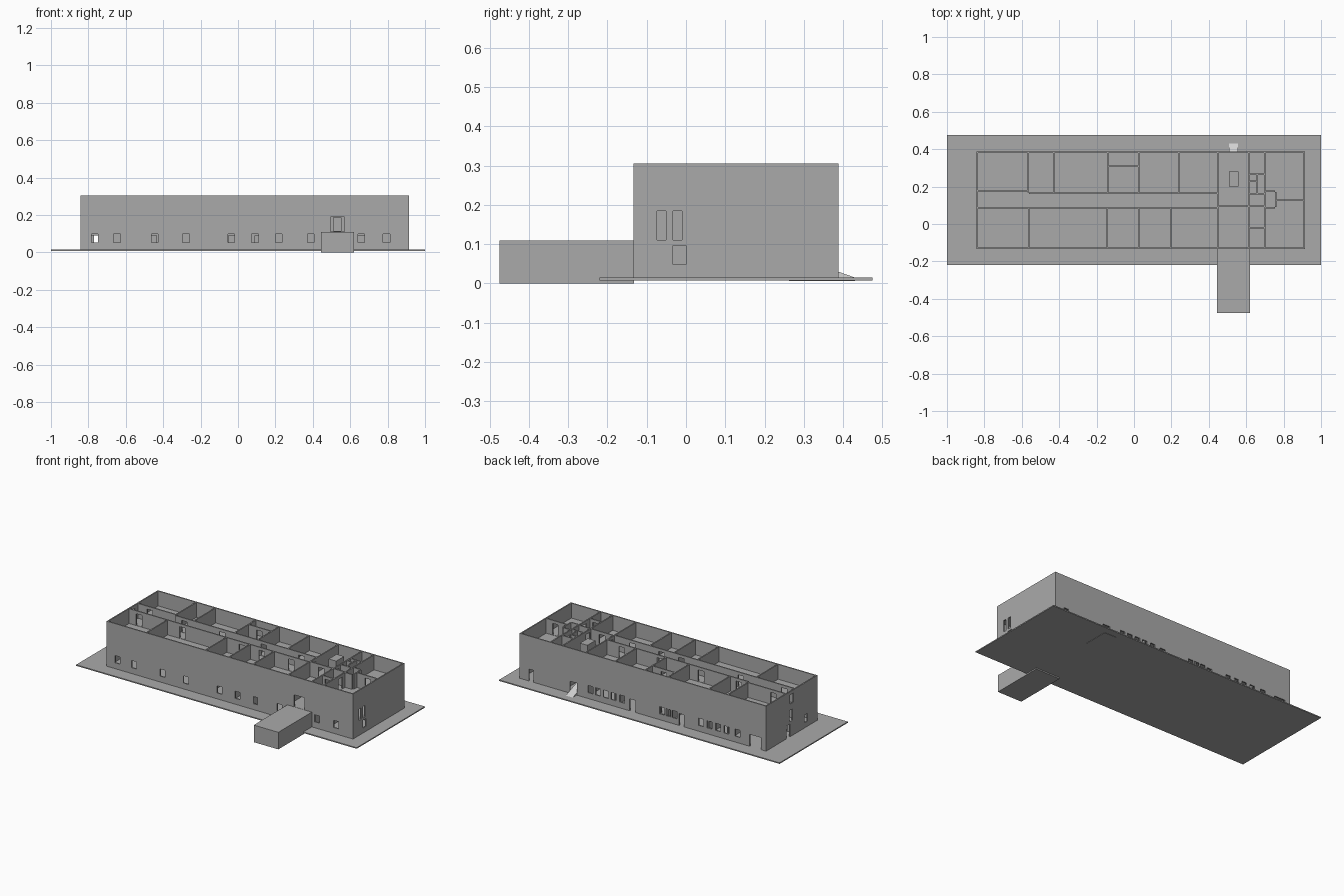
import bpy, bmesh
from mathutils import Vector

if "Cube" in bpy.data.objects:
    bpy.data.objects.remove(bpy.data.objects["Cube"])


def material(name, v):
    m = bpy.data.materials.new(name)
    m.diffuse_color = (v, v, v, 1)
    m.use_nodes = True
    m.node_tree.nodes["Principled BSDF"].inputs["Base Color"].default_value = m.diffuse_color
    return m


GREY = material("concrete grey", 0.4)
LIGHT = material("light grey", 0.65)
T = 0.008                                   # wall thickness
LEVELS = [(0.012, 0.109), (0.109, 0.207), (0.207, 0.305)]


def finish(name, bm, mat):
    bmesh.ops.recalc_face_normals(bm, faces=bm.faces[:])
    me = bpy.data.meshes.new(name)
    bm.to_mesh(me)
    bm.free()
    me.materials.append(mat)
    ob = bpy.data.objects.new(name, me)
    bpy.context.collection.objects.link(ob)
    return ob


def box(name, x0, x1, y0, y1, z0, z1, mat=GREY):
    bm = bmesh.new()
    bmesh.ops.create_cube(bm, size=1)
    for v in bm.verts:
        v.co = Vector(((x0 + x1) / 2 + v.co.x * (x1 - x0),
                       (y0 + y1) / 2 + v.co.y * (y1 - y0),
                       (z0 + z1) / 2 + v.co.z * (z1 - z0)))
    return finish(name, bm, mat)


def wall(name, axis, pos, a, b, z0, z1, holes=()):
    """Sheet along one axis with rectangular holes (centre, width, bottom, top), thickened."""
    hs = [(c - w / 2, c + w / 2, max(p, z0), min(q, z1)) for c, w, p, q in holes
          if p < z1 and q > z0 and a < c < b]
    us = sorted({a, b, *[h[0] for h in hs], *[h[1] for h in hs]})
    zs = sorted({z0, z1, *[h[2] for h in hs], *[h[3] for h in hs]})
    bm = bmesh.new()
    for u0, u1 in zip(us, us[1:]):
        for w0, w1 in zip(zs, zs[1:]):
            u, w = (u0 + u1) / 2, (w0 + w1) / 2
            if any(h[0] < u < h[1] and h[2] < w < h[3] for h in hs):
                continue
            p = pos - T / 2
            pts = [(u0, w0), (u1, w0), (u1, w1), (u0, w1)]
            bm.faces.new([bm.verts.new((s, p, t) if axis == 'x' else (p, s, t)) for s, t in pts])
    bmesh.ops.remove_doubles(bm, verts=bm.verts[:], dist=1e-5)
    ext = bmesh.ops.extrude_face_region(bm, geom=bm.faces[:], use_keep_orig=True)
    off = (0, T, 0) if axis == 'x' else (T, 0, 0)
    bmesh.ops.translate(bm, vec=off, verts=[e for e in ext['geom'] if isinstance(e, bmesh.types.BMVert)])
    return finish(name, bm, GREY)


def windows(centres, w=0.035, z0=0.053, z1=0.099):
    return [(c, w, z0, z1) for c in centres]


def doors(centres, w=0.04):
    return [(c, w, z0 + 0.004, z0 + 0.078) for c in centres for z0, _ in LEVELS]


# ground slab, front entrance block, pad under the rear stair
box("ground_slab", -1, 1, -0.22, 0.475, 0.008, 0.015)
box("entrance_block", 0.445, 0.62, -0.475, -0.133, 0, 0.11)
box("stair_pad", 0.49, 0.58, 0.263, 0.43, 0.006, 0.0085)

X0, X1, Y0, Y1 = -0.843, 0.914, -0.134, 0.388

# openings in the four outside walls
front = windows([-0.765, -0.647, -0.444, -0.278, -0.037, 0.091, 0.217, 0.39, 0.658, 0.794]) \
    + [(0.532, 0.075, 0.111, 0.188)]
back = windows([0.41, 0.355, 0.30, 0.245, 0.185, -0.1, -0.145, -0.19,
                -0.38, -0.44, -0.5, -0.56, -0.64]) \
    + [(c, w, 0.015, 0.092) for c, w in [(0.832, 0.035), (0.532, 0.05), (0.11, 0.04),
                                         (-0.24, 0.035), (-0.765, 0.08)]]
left = [(-0.017, 0.033, 0.048, 0.097), (0.165, 0.04, 0.015, 0.097),
        (0.135, 0.03, 0.113, 0.185), (0.125, 0.035, 0.225, 0.283)]
right = [(-0.017, 0.033, 0.048, 0.097), (-0.063, 0.023, 0.111, 0.185), (-0.022, 0.023, 0.111, 0.185)]

# inner walls: axis, position, start, end, door centres
inner = [
    ('x', 0.088, X0, 0.448, [-0.765, -0.455, -0.03, 0.11, 0.32]),
    ('x', 0.094, 0.448, 0.70, [0.53]),
    ('x', 0.177, X0, -0.566, [-0.75]),
    ('x', 0.165, -0.566, 0.448, [-0.495, -0.225, 0.07, 0.34]),
    ('x', 0.308, -0.141, 0.025, [-0.06]),
    ('x', 0.265, 0.614, 0.70, []), ('x', 0.163, 0.614, 0.70, []),
    ('x', 0.228, 0.614, 0.66, []), ('x', -0.02, 0.614, 0.70, [0.657]),
    ('x', 0.126, 0.758, X1, [0.84]),
    ('x', 0.174, 0.70, 0.758, []), ('x', 0.088, 0.70, 0.758, []),
    ('y', 0.758, 0.088, 0.174, []), ('y', 0.66, 0.163, 0.265, []),
    ('y', 0.448, Y0, Y1, [0.127]), ('y', 0.614, Y0, Y1, [0.127]), ('y', 0.70, Y0, Y1, [0.04]),
] + [('y', x, 0.165, Y1, []) for x in (-0.566, -0.43, -0.141, 0.025, 0.239)] \
  + [('y', x, Y0, 0.088, []) for x in (-0.564, -0.143, 0.025, 0.196)]

# three storeys of walls
h = T / 2
for n, (z0, z1) in enumerate(LEVELS, 1):
    wall(f"front_wall_{n}", 'x', Y0 + h, X0, X1, z0, z1, front)
    wall(f"back_wall_{n}", 'x', Y1 - h, X0, X1, z0, z1, back)
    wall(f"left_wall_{n}", 'y', X0 + h, Y0 + T, Y1 - T, z0, z1, left)
    wall(f"right_wall_{n}", 'y', X1 - h, Y0 + T, Y1 - T, z0, z1, right)
    for i, (ax, pos, a, b, ds) in enumerate(inner, 1):
        wall(f"partition_{n}_{i}", ax, pos, a + h, b - h, z0, z1 - 0.001, doors(ds))

# intermediate floors
for n, z in enumerate((0.109, 0.207), 2):
    box(f"floor_{n}", X0 + T, X1 - T, Y0 + T, Y1 - T, z - 0.004, z + 0.002)

# stair enclosure and the rear ramp leading into it
box("stair_enclosure", 0.507, 0.56, 0.2, 0.28, 0.015, 0.295)
bm = bmesh.new()
prof = [(0.43, 0.0152), (0.28, 0.0152), (0.28, 0.07), (0.388, 0.03)]
f = bm.faces.new([bm.verts.new((0.507, y, z)) for y, z in prof])
ext = bmesh.ops.extrude_face_region(bm, geom=[f], use_keep_orig=True)
bmesh.ops.translate(bm, vec=(0.05, 0, 0), verts=[e for e in ext['geom'] if isinstance(e, bmesh.types.BMVert)])
finish("rear_ramp", bm, LIGHT)
